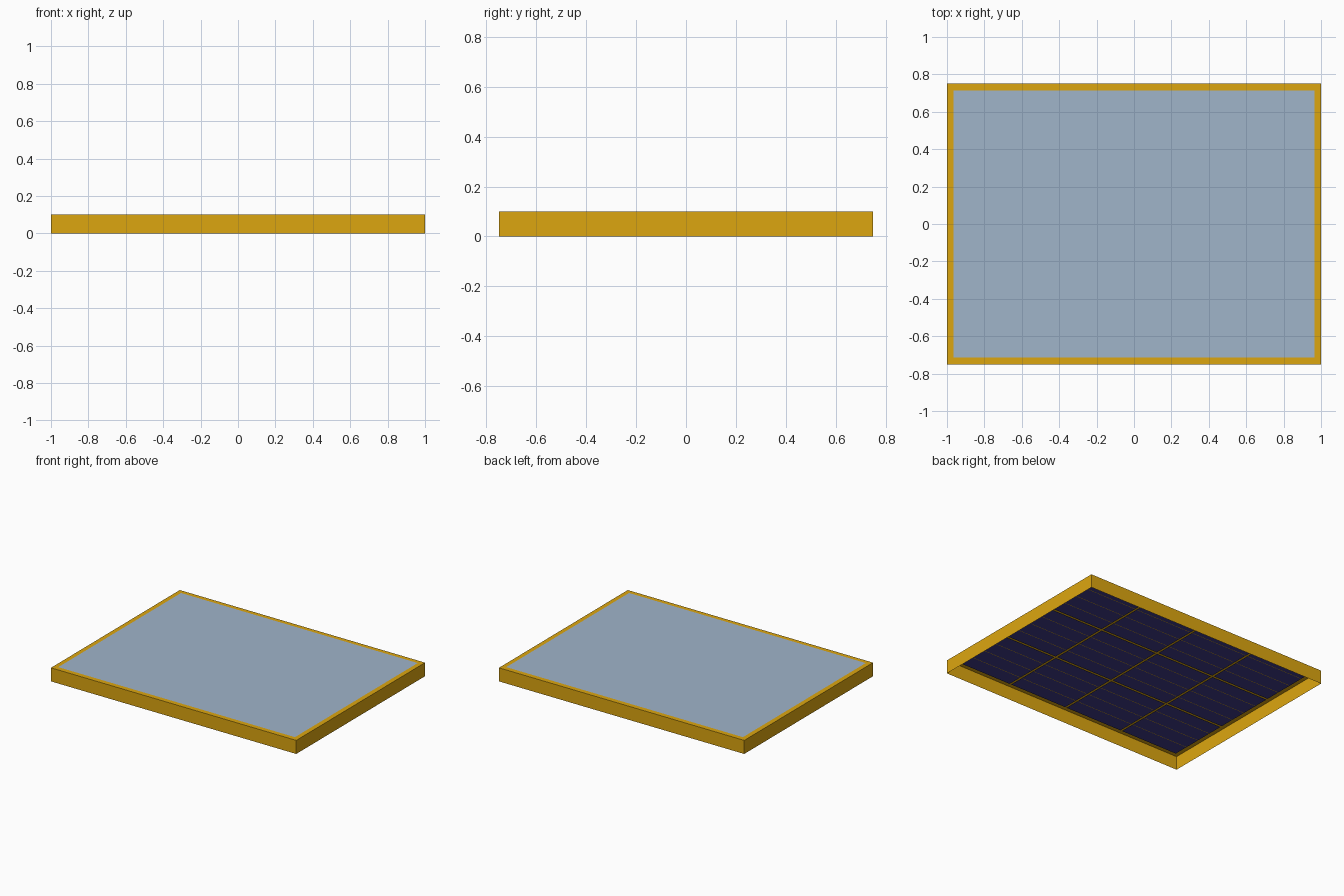
import bpy
import bmesh

if "Cube" in bpy.data.objects:
    bpy.data.objects.remove(bpy.data.objects["Cube"])


def material(name, rgb):
    m = bpy.data.materials.new(name)
    m.diffuse_color = (*rgb, 1)
    m.use_nodes = True
    m.node_tree.nodes["Principled BSDF"].inputs["Base Color"].default_value = m.diffuse_color
    return m


FRAME = material("frame_yellow", (0.72, 0.38, 0.005))
GLASS = material("glass_blue", (0.35, 0.46, 0.59))
CELL = material("cell_navy", (0.05, 0.045, 0.25))

W, D, H = 2.0, 1.5, 0.1      # outer size
LIP = 0.035                  # visible rim around the glass
COLS, ROWS, GAP = 4, 3, 0.014
CELL_Z = 0.09


def finish(name, bm, mat):
    me = bpy.data.meshes.new(name)
    bm.to_mesh(me)
    bm.free()
    me.materials.append(mat)
    ob = bpy.data.objects.new(name, me)
    bpy.context.collection.objects.link(ob)
    return ob


def add_sheet(bm, cx, cy, z, sx, sy, up=True):
    corners = [(-1, -1), (1, -1), (1, 1), (-1, 1)]
    if not up:
        corners.reverse()
    bm.faces.new([bm.verts.new((cx + a * sx / 2, cy + b * sy / 2, z)) for a, b in corners])


# Frame: a shallow tray, open underneath
bm = bmesh.new()
bmesh.ops.create_cube(bm, size=1)
for v in bm.verts:
    v.co = (v.co.x * W, v.co.y * D, (v.co.z + 0.5) * H)
bottom = [f for f in bm.faces if f.calc_center_median().z < 0.001]
bmesh.ops.delete(bm, geom=bottom, context='FACES')
finish("frame", bm, FRAME)

# Glass cover lying on the frame top
iw, idp = W - 2 * LIP, D - 2 * LIP
bm = bmesh.new()
add_sheet(bm, 0, 0, H + 0.001, iw, idp)
finish("glass_cover", bm, GLASS)

# Solar cells facing down inside the tray, with thin conductor strips across them
cells, strips = bmesh.new(), bmesh.new()
px, py = iw / COLS, idp / ROWS
for r in range(ROWS):
    cy = (r - (ROWS - 1) / 2) * py
    for c in range(COLS):
        cx = (c - (COLS - 1) / 2) * px
        add_sheet(cells, cx, cy, CELL_Z, px - GAP, py - GAP, up=False)
        for k in (-1, 0, 1):
            add_sheet(strips, cx, cy + k * py / 4, CELL_Z - 0.001, px - GAP, 0.004, up=False)
finish("solar_cells", cells, CELL)
finish("conductor_strips", strips, FRAME)
